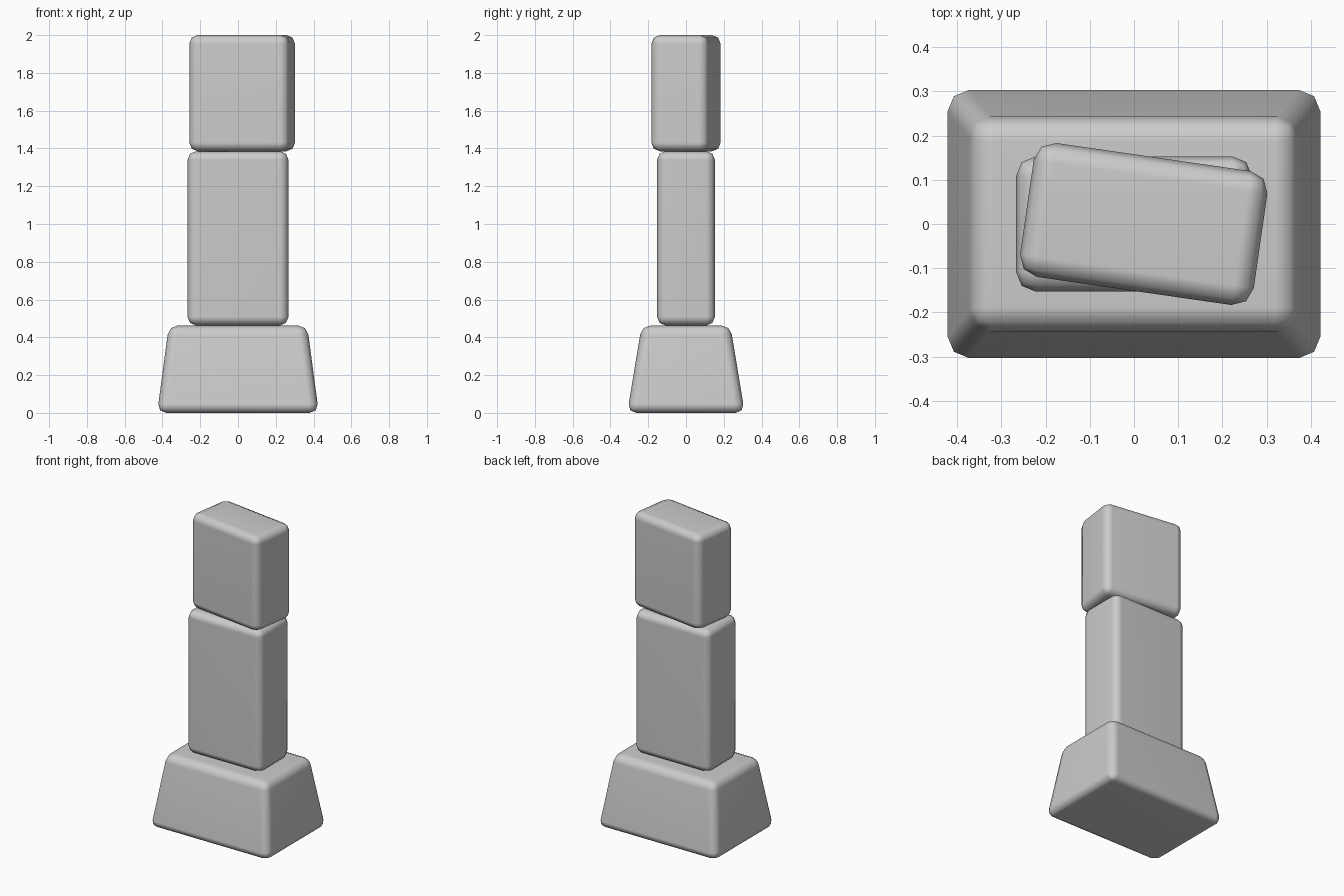
import bpy, bmesh
from math import radians

if "Cube" in bpy.data.objects:
    bpy.data.objects.remove(bpy.data.objects["Cube"])


def rounded_block(name, bottom, top, z0, z1, x=0.0, turn=0.0, bevel=0.045):
    """Block with half-sizes bottom/top (x, y), bevelled on every edge."""
    bm = bmesh.new()
    bmesh.ops.create_cube(bm, size=2)
    for v in bm.verts:
        hx, hy = top if v.co.z > 0 else bottom
        v.co.x *= hx
        v.co.y *= hy
        v.co.z *= (z1 - z0) / 2
    bmesh.ops.bevel(bm, geom=bm.edges[:], offset=bevel, offset_type='OFFSET',
                    segments=2, profile=0.5, affect='EDGES', clamp_overlap=True)
    bmesh.ops.recalc_face_normals(bm, faces=bm.faces[:])
    mesh = bpy.data.meshes.new(name)
    bm.to_mesh(mesh)
    bm.free()
    obj = bpy.data.objects.new(name, mesh)
    bpy.context.collection.objects.link(obj)
    obj.location = (x, 0, (z0 + z1) / 2)
    obj.rotation_euler.z = radians(turn)
    # Smooth rounded edges with flat-looking faces
    for p in mesh.polygons:
        p.use_smooth = True
    mod = obj.modifiers.new("face_normals", 'WEIGHTED_NORMAL')
    mod.keep_sharp = True
    return obj


# Tapered foot
rounded_block("base", (0.428, 0.311), (0.366, 0.235), 0.0, 0.463, bevel=0.048)
# Upright middle stone
rounded_block("middle_block", (0.267, 0.153), (0.267, 0.153), 0.463, 1.385)
# Top stone, slightly turned and shifted
rounded_block("top_block", (0.267, 0.153), (0.267, 0.153), 1.385, 2.0,
              x=0.022, turn=-8.2)
